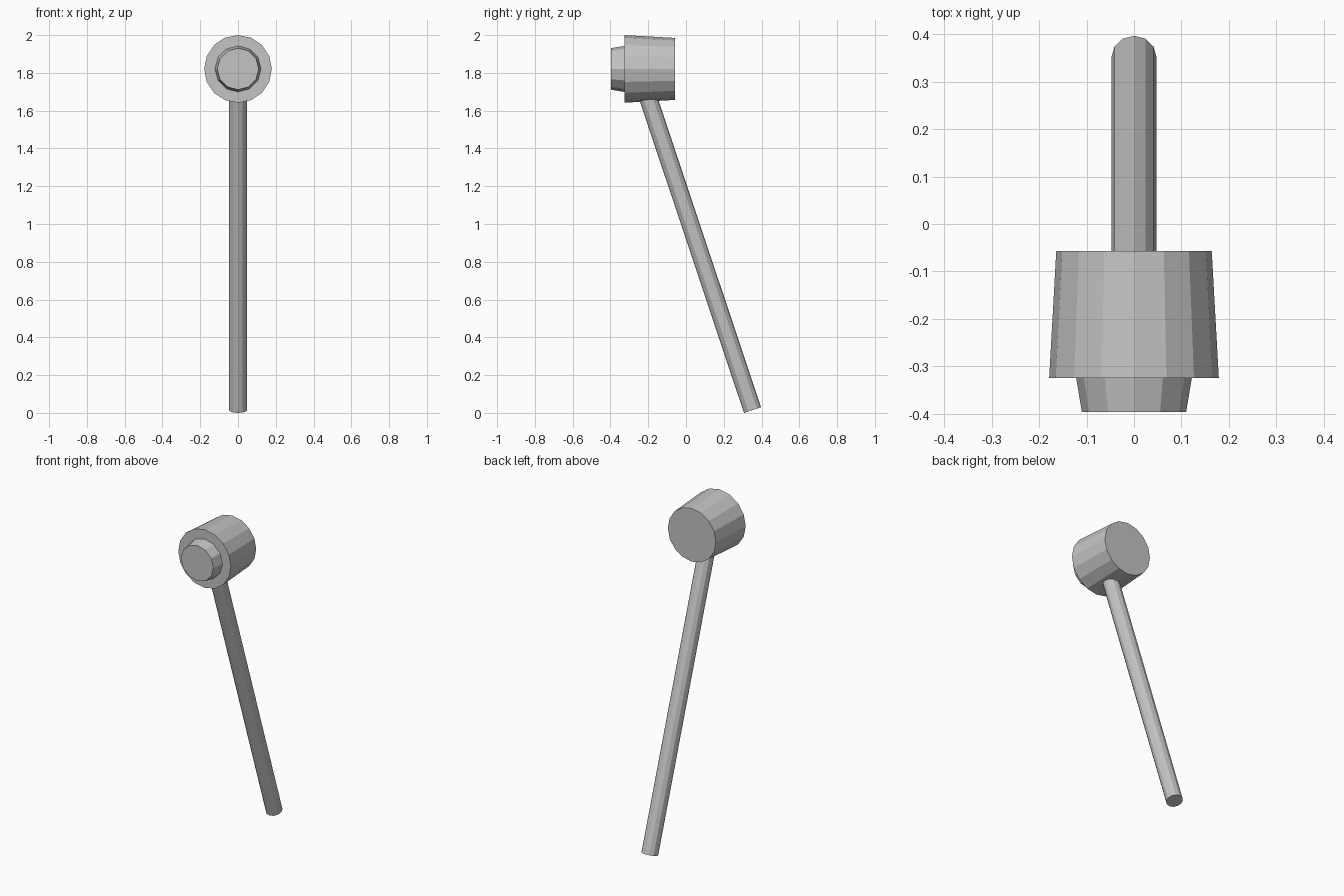
import bpy
import bmesh
import math
from mathutils import Matrix, Vector

cube = bpy.data.objects.get("Cube")
if cube:
    bpy.data.objects.remove(cube, do_unlink=True)

# One plain grey for the whole tool
grey = bpy.data.materials.new("plain_grey")
grey.use_nodes = True
colour = (0.55, 0.55, 0.55, 1)
grey.diffuse_color = colour
grey.node_tree.nodes["Principled BSDF"].inputs["Base Color"].default_value = colour


def tapered_rod(name, start, end, r_start, r_end, sides):
    """Flat-shaded capped cone between two (y, z) points on the centre plane."""
    a, b = Vector((0, *start)), Vector((0, *end))
    d = b - a
    tilt = Matrix.Rotation(math.atan2(-d.y, d.z), 4, 'X')
    bm = bmesh.new()
    bmesh.ops.create_cone(bm, cap_ends=True, segments=sides,
                          radius1=r_start, radius2=r_end, depth=d.length,
                          matrix=Matrix.Translation((a + b) / 2) @ tilt)
    mesh = bpy.data.meshes.new(name)
    bm.to_mesh(mesh)
    bm.free()
    mesh.materials.append(grey)
    obj = bpy.data.objects.new(name, mesh)
    bpy.context.collection.objects.link(obj)
    return obj


axis_z = 1.821

# Head: wide barrel, narrowing toward the back
tapered_rod("head", (-0.325, axis_z), (-0.057, axis_z), 0.179, 0.164, 16)

# Striking face: short stepped nose on the front
tapered_rod("striking_face", (-0.325, axis_z), (-0.397, axis_z), 0.122, 0.11, 12)

# Handle: slanted rod running up into the head
tapered_rod("handle", (0.352, 0.015), (-0.23, 1.757), 0.0475, 0.0475, 12)
